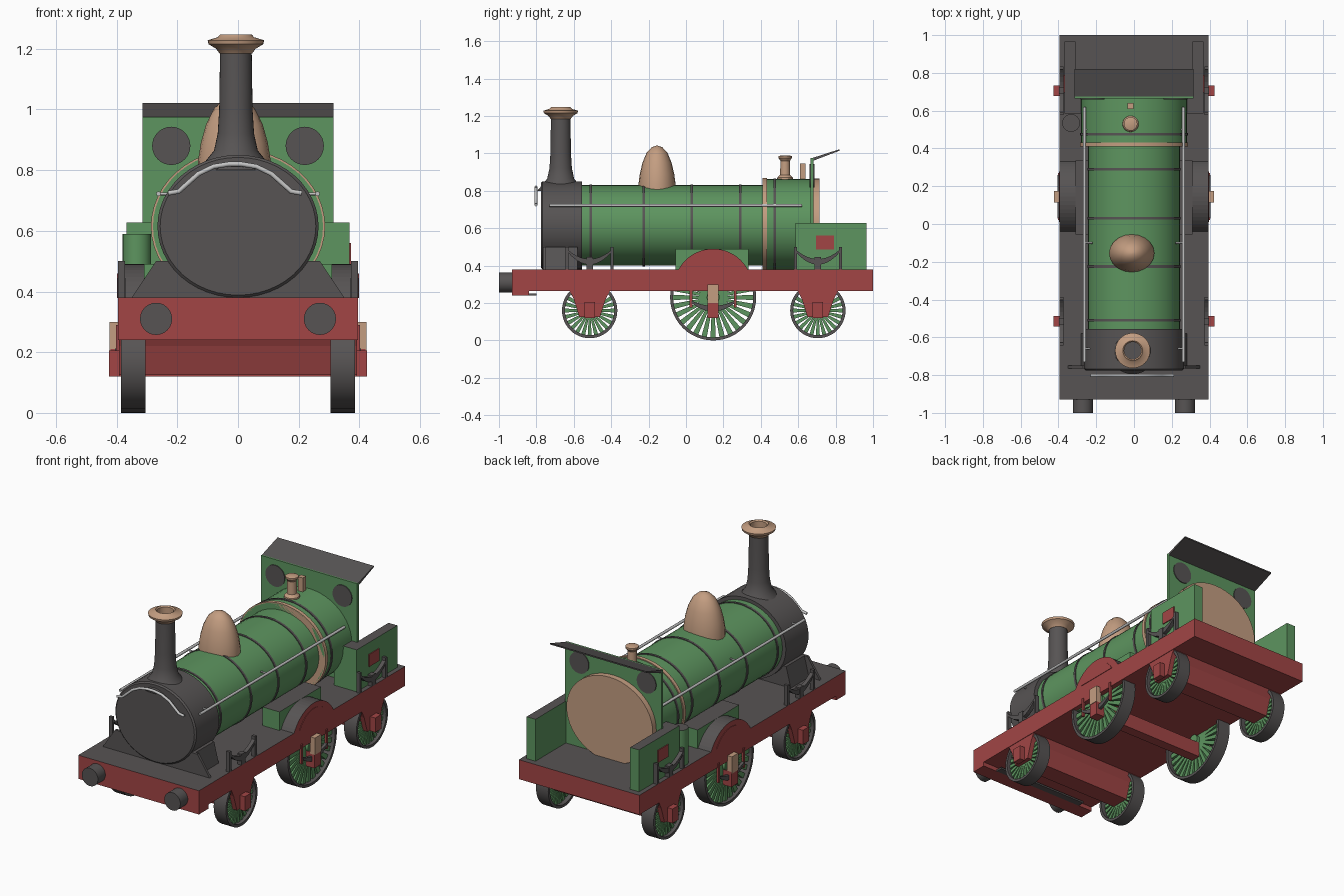
import bpy, bmesh
from math import sin, cos, pi, radians
from mathutils import Vector, Matrix

cube = bpy.data.objects.get("Cube")
if cube:
    bpy.data.objects.remove(cube)


def material(name, rgb):
    m = bpy.data.materials.new(name)
    m.use_nodes = True
    m.diffuse_color = (*rgb, 1)
    m.node_tree.nodes["Principled BSDF"].inputs["Base Color"].default_value = (*rgb, 1)
    return m


GREEN = material("green paint", (0.11, 0.3, 0.115))
RED = material("red paint", (0.36, 0.06, 0.06))
GREY = material("dark grey iron", (0.095, 0.088, 0.088))
BRASS = material("pale copper", (0.55, 0.34, 0.22))
STEEL = material("light steel", (0.55, 0.55, 0.55))


def finish(bm, name, mats, smooth=False, rule=None):
    """Turn a bmesh into an object; rule(normal) marks faces for the second material."""
    bmesh.ops.recalc_face_normals(bm, faces=bm.faces)
    for f in bm.faces:
        f.material_index = int(bool(rule and rule(f.normal)))
    me = bpy.data.meshes.new(name)
    bm.to_mesh(me)
    bm.free()
    ob = bpy.data.objects.new(name, me)
    bpy.context.collection.objects.link(ob)
    for m in mats:
        me.materials.append(m)
    if smooth:
        bpy.ops.object.select_all(action='DESELECT')
        bpy.context.view_layer.objects.active = ob
        ob.select_set(True)
        bpy.ops.object.shade_smooth_by_angle(angle=radians(35))
    return ob


def top(n):
    return n.z > 0.5


def add_box(bm, x, y, z):
    mid = Vector([(a + b) / 2 for a, b in (x, y, z)])
    size = Matrix.Diagonal([abs(b - a) for a, b in (x, y, z)] + [1])
    bmesh.ops.create_cube(bm, size=1, matrix=Matrix.Translation(mid) @ size)


def box(name, x, y, z, *mats, rule=None):
    bm = bmesh.new()
    add_box(bm, x, y, z)
    return finish(bm, name, mats, rule=rule)


def add_prism(bm, points, lo, hi, axis='X'):
    """Extrude a (y, z) outline along x, or an (x, z) outline along y."""
    def place(p, d):
        return (d, *p) if axis == 'X' else (p[0], d, p[1])
    face = bm.faces.new([bm.verts.new(place(p, lo)) for p in points])
    new = bmesh.ops.extrude_face_region(bm, geom=[face])['geom']
    shift = Vector(place((0, 0), hi - lo))
    bmesh.ops.translate(bm, vec=shift, verts=[v for v in new if isinstance(v, bmesh.types.BMVert)])


def prism(name, points, lo, hi, *mats, axis='X', rule=None, smooth=False):
    bm = bmesh.new()
    add_prism(bm, points, lo, hi, axis)
    return finish(bm, name, mats, smooth, rule)


def lathe(name, profile, loc, axis, *mats, segs=32, wide=1.0, closed=False, rule=None):
    """Revolve (radius, distance) points about an axis through loc, stretched in x by wide."""
    bm = bmesh.new()
    rings = []
    for r, t in profile:
        ring = []
        for i in range(segs):
            c, s = r * cos(2 * pi * i / segs), r * sin(2 * pi * i / segs)
            p = {'X': (t, c, s), 'Y': (c * wide, t, s), 'Z': (c * wide, s, t)}[axis]
            ring.append(bm.verts.new(Vector(p) + Vector(loc)))
        rings.append(ring)
    pairs = list(zip(rings, rings[1:]))
    if closed:
        pairs.append((rings[-1], rings[0]))
    else:
        bm.faces.new(rings[0])
        bm.faces.new(rings[-1])
    for a, b in pairs:
        for i in range(segs):
            j = (i + 1) % segs
            bm.faces.new((a[i], a[j], b[j], b[i]))
    return finish(bm, name, mats, True, rule)


def tube(name, points, radius, mat):
    cu = bpy.data.curves.new(name, 'CURVE')
    cu.dimensions = '3D'
    cu.bevel_depth = radius
    cu.bevel_resolution = 2
    cu.use_fill_caps = True
    sp = cu.splines.new('POLY')
    sp.points.add(len(points) - 1)
    for p, co in zip(sp.points, points):
        p.co = (*co, 1)
    cu.materials.append(mat)
    ob = bpy.data.objects.new(name, cu)
    bpy.context.collection.objects.link(ob)


# Frame, buffer beam and front tow bar
box("running_plate", (-.395, .395), (-.85, 1), (.265, .38), RED, GREY, rule=top)
box("buffer_beam", (-.395, .395), (-.93, -.84), (.24, .38), RED, GREY, rule=top)
box("tow_bar", (-.3, .3), (-.84, -.8), (.24, .25), GREY)

# Boiler, smokebox and firebox, all slightly wider than tall
AXIS = (0, 0, .615)
WIDE = 1.13


def barrel(name, r, y0, y1, mat, bevel=0.0):
    prof = [(r - bevel, y0), (r, y0 + bevel), (r, y1)] if bevel else [(r, y0), (r, y1)]
    return lathe(name, prof, AXIS, 'Y', mat, segs=48, wide=WIDE)


barrel("boiler", .215, -.56, .42, GREEN)
barrel("smokebox", .235, -.775, -.555, GREY, .008)
barrel("firebox", .248, .41, .68, GREEN)
barrel("firebox_band", .254, .41, .432, BRASS)
barrel("backhead", .25, .68, .715, BRASS)
for y in (-.51, -.225, .03, .29):
    barrel("boiler_band", .219, y - .007, y + .007, GREY)
barrel("firebox_strap", .252, .468, .482, GREY)

# Smokebox saddle with flared front plate
flare = [(-.35, .38), (-.33, .41), (-.27, .5), (.27, .5), (.33, .41), (.35, .38)]
prism("saddle_plate", flare, -.765, -.75, GREY, axis='Y')
prism("saddle", [(-.28, .38), (-.25, .5), (.25, .5), (.28, .38)], -.75, -.58, GREY, axis='Y')

# Chimney with flared cap, dome and safety valves
lathe("chimney", [(.125, .8), (.1, .83), (.072, .865), (.06, .92), (.055, 1), (.052, 1.2)],
      (-.007, -.67, 0), 'Z', GREY)
lathe("chimney_cap", [(.054, 1.185), (.065, 1.2), (.09, 1.215), (.093, 1.228), (.06, 1.238),
                      (.052, 1.247), (.045, 1.24), (.045, 1.19)],
      (-.007, -.67, 0), 'Z', BRASS, closed=True)
lathe("dome", [(.1, .76), (.1, .83), (.092, .89), (.078, .95), (.055, 1.005), (.028, 1.033),
               (.006, 1.041)], (-.012, -.155, 0), 'Z', BRASS, segs=20, wide=1.2)
lathe("safety_valve", [(.045, .84), (.042, .87), (.027, .885), (.025, .96), (.036, .975),
                       (.036, .985), (.02, .99)], (-.018, .53, 0), 'Z', BRASS, segs=20)
box("whistle", (-.035, -.003), (.61, .64), (.84, .945), BRASS)

# Cab front sheet, round windows and tilted roof
box("cab_sheet", (-.315, .315), (.665, .681), (.38, .975), GREEN)
prism("cab_roof", [(.665, .955), (.665, .972), (.82, 1.022), (.82, 1.014)], -.315, .315, GREY)
for x in (-.22, .22):
    lathe("cab_window", [(.063, .66), (.063, .686)], (x, 0, .88), 'Y', GREY)

# Sand pot on one side only
lathe("sand_pot", [(.047, .38), (.047, .59)], (-.333, .535, 0), 'Z', GREEN, GREY, segs=24, rule=top)

# Handrails along the boiler and over the smokebox door
for s in (-1, 1):
    tube("side_handrail", [(s * .262, -.73, .722), (s * .262, .62, .722)], .008, STEEL)
    for y in (-.66, -.1, .5):
        tube("handrail_stud", [(s * .22, y, .722), (s * .262, y, .722)], .005, STEEL)
arc = [(.22, .724), (.185, .73), (.155, .757), (.12, .788), (.07, .812), (.02, .82)]
rail = [(-.01 - x, -.802, z) for x, z in arc] + [(-.01 + x, -.802, z) for x, z in reversed(arc)]
tube("door_handrail", rail, .008, STEEL)


def wheel(name, s, y, r, spokes):
    """Spoked wheel with a thin iron tyre and a green hub."""
    x0, x1 = s * .305, s * .385
    lathe(name + "_tyre", [(r, x0), (r, x1), (r - .016, x1), (r - .016, x0)],
          (0, y, r + (.012 if r < .2 else 0)), 'X', GREY, segs=48, closed=True)
    centre = Vector((0, y, r + (.012 if r < .2 else 0)))
    bm = bmesh.new()
    width = 0.28 * 2 * pi * r / spokes
    for i in range(spokes):
        part = bmesh.new()
        add_prism(part, [(-width * .4, .02), (width * .4, .02), (width, r - .01), (-width, r - .01)],
                  s * .33, s * .365)
        turn = Matrix.Translation(centre) @ Matrix.Rotation(2 * pi * i / spokes, 4, 'X')
        bmesh.ops.transform(part, matrix=turn, verts=part.verts)
        tmp = bpy.data.meshes.new("spoke")
        part.to_mesh(tmp)
        part.free()
        bm.from_mesh(tmp)
        bpy.data.meshes.remove(tmp)
    finish(bm, name + "_spokes", [GREEN])
    lathe(name + "_hub", [(.035, s * .31), (.035, s * .38)], centre, 'X', GREEN, segs=20)


def leaf_spring(name, s, y, z, half, rise, x0, x1):
    """Crescent spring, thick in the middle and tapering to raised ends."""
    ts = [i / 5 - 1 for i in range(11)]
    low = [(y + t * half, z + rise * t * t) for t in ts]
    high = [(y + t * half, z + .03 + (rise - .018) * t * t) for t in reversed(ts)]
    prism(name, low + high, s * x0, s * x1, GREY)


AXLES = {"front": -.515, "rear": .705}
MID = .145

# Axle guards running across the full width
for end, y in AXLES.items():
    prism(end + "_axle_guard", [(y - .11, .27), (y - .085, .22), (y - .055, .125), (y + .055, .125),
                                (y + .085, .22), (y + .11, .27)], -.392, .392, RED)
box("middle_axle", (-.42, .42), (MID - .03, MID + .03), (.12, .21), RED)

for s, side in ((1, "left"), (-1, "right")):
    # Wheels, springs and axle boxes
    for end, y in AXLES.items():
        wheel(f"{end}_{side}_wheel", s, y, .148, 24)
        box(f"{end}_{side}_axle_box", (s * .39, s * .425), (y - .028, y + .028), (.12, .205), RED)
        leaf_spring(f"{end}_{side}_spring", s, y, .405, .12, .07, .372, .395)
        box(f"{end}_{side}_spring_buckle", (s * .37, s * .397), (y - .018, y + .018), (.38, .445), GREY)
        for d in (-.12, .12):
            box(f"{end}_{side}_spring_hanger", (s * .372, s * .395), (y + d - .008, y + d + .008),
                (.38, .5), GREY)
    wheel(f"middle_{side}_wheel", s, MID, .23, 28)
    box(f"middle_{side}_axle_box", (s * .39, s * .423), (MID - .03, MID + .03), (.2, .3), BRASS)
    leaf_spring(f"middle_{side}_spring", s, MID, .155, .115, .045, .388, .405)
    for d in (-.118, .118):
        box(f"middle_{side}_hanger", (s * .388, s * .402), (MID + d - .007, MID + d + .007), (.175, .29), RED)

    # Wheel splasher: green inner box and red-faced arch
    box(f"{side}_splasher_box", (s * .2, s * .31), (-.055, .335), (.38, .49), GREEN, GREY, rule=top)
    arch = [(MID + .21 * cos(a), .28 + .21 * sin(a))
            for a in (radians(28 + 124 * i / 20) for i in range(21))]
    prism(f"{side}_splasher_arch", arch, s * .31, s * .395, RED, GREY, rule=lambda n: abs(n.x) < .5)
    inner = [(MID + (y - MID) * .72, .38 + (z - .38) * .72) for y, z in arch]
    prism(f"{side}_splasher_panel", inner, s * .39, s * .398, RED)

    # Cab side: wide front locker, thin side sheet, red plate
    box(f"{side}_cab_locker", (s * .22, s * .368), (.585, .67), (.38, .628), GREEN, GREY, rule=top)
    box(f"{side}_cab_side", (s * .31, s * .368), (.66, .965), (.38, .628), GREEN, GREY, rule=top)
    box(f"{side}_number_plate", (s * .366, s * .373), (.695, .79), (.487, .56), RED)

    # Buffers
    lathe(f"{side}_buffer", [(.053, -1), (.053, -.925)], (s * .27, 0, .31), 'Y', GREY, segs=24)
